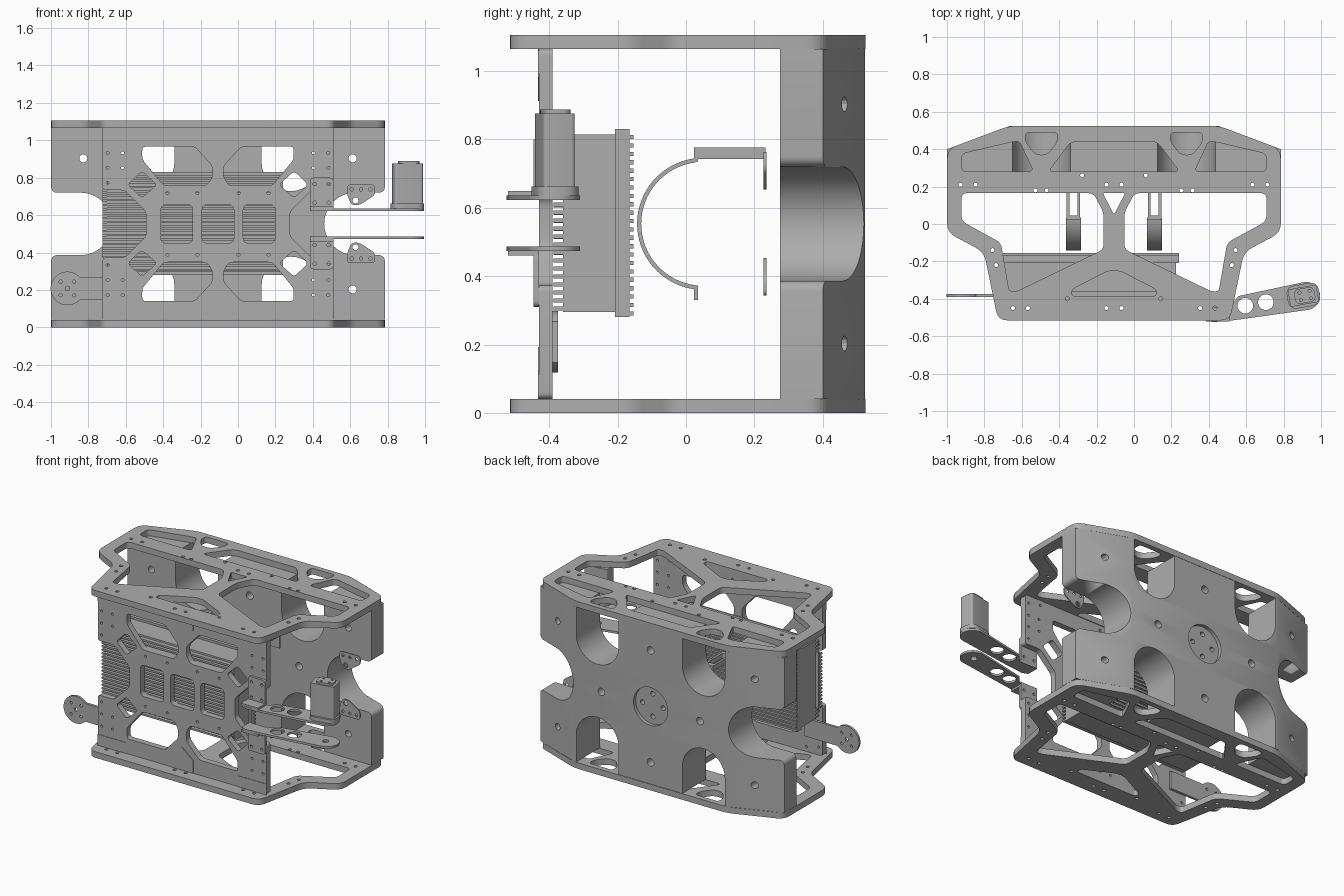
import bpy, bmesh, math
from mathutils import Vector, Matrix

if "Cube" in bpy.data.objects:
    bpy.data.objects.remove(bpy.data.objects["Cube"], do_unlink=True)

grey = bpy.data.materials.new("plain_grey")
grey.use_nodes = True
grey.diffuse_color = (0.42, 0.42, 0.42, 1)
grey.node_tree.nodes["Principled BSDF"].inputs["Base Color"].default_value = (0.42, 0.42, 0.42, 1)

CX, CZ = -0.107, 0.553   # middle of the frame


def arc(x, y, r, a, b, n=16):
    steps = [math.radians(a + (b - a) * i / n) for i in range(n + 1)]
    return [(x + r * math.cos(t), y + r * math.sin(t)) for t in steps]


def ring(x, y, r=0.011, n=12):
    return arc(x, y, r, 0, 360, n)[:-1]


def rounded(pts, r=0.03, n=5):
    out = []
    for i, p in enumerate(pts):
        p, a, b = Vector(p), Vector(pts[i - 1]), Vector(pts[(i + 1) % len(pts)])
        d = min(r, (a - p).length * 0.45, (b - p).length * 0.45)
        s, e = p + (a - p).normalized() * d, p + (b - p).normalized() * d
        for k in range(n + 1):
            t = k / n
            out.append(tuple(s * (1 - t) ** 2 + p * 2 * t * (1 - t) + e * t * t))
    return out


def rect(x0, y0, x1, y1):
    return [(x0, y0), (x1, y0), (x1, y1), (x0, y1)]


def flip_x(pts):
    return [(-x, y) for x, y in reversed(pts)]


def flip_y(pts):
    return [(x, -y) for x, y in reversed(pts)]


def both(loops):
    return loops + [flip_x(p) for p in loops]


def four(loops):
    return both(loops + [flip_y(p) for p in loops])


def shift(loops, dx, dy):
    return [[(x + dx, y + dy) for x, y in p] for p in loops]


def finish(me):
    bm = bmesh.new()
    bm.from_mesh(me)
    bmesh.ops.remove_doubles(bm, verts=bm.verts, dist=1e-5)
    bmesh.ops.recalc_face_normals(bm, faces=bm.faces)
    for f in bm.faces:
        f.smooth = True
    for e in bm.edges:
        e.smooth = len(e.link_faces) == 2 and e.calc_face_angle(0) < 0.5
    bm.to_mesh(me)
    bm.free()


def plate(name, loops, plane, lo, hi):
    """Flat part: first loop is the outline, the others are holes."""
    cu = bpy.data.curves.new(name, "CURVE")
    cu.dimensions, cu.fill_mode, cu.extrude = "2D", "BOTH", (hi - lo) / 2
    for pts in loops:
        s = cu.splines.new("POLY")
        s.points.add(len(pts) - 1)
        for q, p in zip(s.points, pts):
            q.co = (p[0], p[1], 0, 1)
        s.use_cyclic_u = True
    tmp = bpy.data.objects.new(name + "_curve", cu)
    bpy.context.scene.collection.objects.link(tmp)
    bpy.context.view_layer.update()
    me = bpy.data.meshes.new_from_object(tmp.evaluated_get(bpy.context.evaluated_depsgraph_get()))
    bpy.data.objects.remove(tmp, do_unlink=True)
    mid = (lo + hi) / 2
    for v in me.vertices:
        a, b, d = v.co.x, v.co.y, v.co.z + mid
        v.co = {"xy": (a, b, d), "xz": (a, d, b), "yz": (d, a, b)}[plane]
    finish(me)
    me.materials.clear()
    me.materials.append(grey)
    ob = bpy.data.objects.new(name, me)
    bpy.context.scene.collection.objects.link(ob)
    return ob


# Top and bottom frame plates
half = [(0.56, 0.525), (0.892, 0.4), (0.892, -0.045), (0.695, -0.15), (0.62, -0.515)]
outline = rounded(half + flip_x(half), 0.05)
windows = both([rounded(p) for p in (
    [(0.815, 0.165), (0.11, 0.165), (0.055, 0.06), (0.055, -0.135), (0.52, -0.36),
     (0.56, -0.36), (0.605, -0.1), (0.815, 0.015)],
    [(0.815, 0.375), (0.537, 0.44), (0.505, 0.44), (0.43, 0.28), (0.815, 0.28)],
    [(0.473, 0.49), (0.473, 0.44), (0.42, 0.37), (0.356, 0.37), (0.303, 0.44), (0.303, 0.49)])])
windows += [rounded([(-0.23, 0.44), (0.23, 0.44), (0.35, 0.28), (-0.35, 0.28)]),
            rounded([(-0.06, 0.165), (0.06, 0.165), (0, 0.05)], 0.01),
            rounded([(-0.225, -0.385), (0.225, -0.385), (0.225, -0.35), (0.03, -0.25),
                     (-0.03, -0.25), (-0.225, -0.35)])]
holes = both([ring(x, y) for x, y in ((0.82, 0.21), (0.74, 0.21), (0.42, 0.18), (0.36, 0.18), (0.17, 0.26),
              (0.04, 0.21), (0.65, -0.14), (0.63, -0.22), (0.54, -0.45), (0.46, -0.45), (0.25, -0.4), (0.04, -0.45))])
for name, z in (("bottom_plate", 0), ("top_plate", 1.065)):
    plate(name, shift([outline] + windows + holes, CX, 0), "xy", z, z + 0.04)

# Rear block with scooped top, bottom and sides
q = [(0.233, 0.512)] + arc(0.388, 0.33, 0.155, 180, 360) + [(0.543, 0.512), (0.892, 0.512)]
q += arc(0.862, 0.197, 0.03, 0, -90, 5) + arc(0.735, 0, 0.167, 90, 180)[:-1]
side = q + [(0.568, 0)] + flip_y(q)
bolts = four([ring(0.72, 0.35, 0.022)]) + [ring(x, y, 0.025) for x, y in ((0, 0.37), (0, -0.37), (0.36, 0), (-0.36, 0))]
block = plate("rear_block", shift([side + flip_x(side)] + bolts + [ring(0, 0, 0.125, 32)], CX, CZ), "xz", 0.275, 0.523)
bm = bmesh.new()
bm.from_mesh(block.data)
for s in (-1, 1):
    bmesh.ops.bisect_plane(bm, geom=bm.verts[:] + bm.edges[:] + bm.faces[:],
                           plane_co=(CX + s * 0.56, 0, 0), plane_no=(1, 0, 0))
for v in bm.verts:
    if v.co.y > 0.5:
        v.co.y -= max(0, abs(v.co.x - CX) - 0.56) * 0.37
bm.to_mesh(block.data)
bm.free()
finish(block.data)
hub = [ring(0, 0, 0.125, 32)] + [ring(0.075 * x, 0.075 * y, 0.016) for x, y in ((1, 0), (-1, 0), (0, 1), (0, -1))]
plate("rear_hub_disc", shift(hub, CX, CZ), "xz", 0.275, 0.5)

# Front panel with braces, notched at both sides
p = [(0.617, 0.512), (0.617, 0.18), (0.5, 0.18), (0.385, 0.065)]
p = p + flip_y(p)
cuts = four([rounded([(0.405, 0.413), (0.125, 0.413), (0.03, 0.31), (0.03, 0.25), (0.06, 0.205),
                      (0.29, 0.205), (0.405, 0.345)], 0.02),
             rounded([(0.482, 0.21), (0.407, 0.282), (0.327, 0.21), (0.407, 0.14)], 0.02)])
cuts += [rounded(rect(x - 0.085, -0.103, x + 0.085, 0.103)) for x in (-0.22, 0, 0.22)]
tiny = four([ring(x, y, 0.008) for x, y in ((0.59, 0.46), (0.5, 0.48), (0.59, 0.38), (0.59, 0.3), (0.51, 0.38),
            (0.51, 0.3), (0.04, 0.48), (0.27, 0.165), (0.11, 0.165), (0.59, 0.22))])
plate("front_panel", shift([rounded(p + flip_x(p), 0.02)] + cuts + tiny, CX, CZ), "xz", -0.43, -0.39)

# Thin mounting tabs on the panel corners and centre
tab = [(0.41, 0.512), (0.41, 0.44), (0.617, 0.44), (0.617, 0.512)]
mid = [(-0.083, 0.512), (-0.083, 0.43), (0, 0.36), (0.083, 0.43), (0.083, 0.512)]
for i, t in enumerate(four([tab]) + [mid, flip_y(mid)]):
    plate("panel_tab_%d" % i, shift([t], CX, CZ), "xz", -0.433, -0.43)

# Finned cooler behind the panel
def comb(base, tip, z0, z1, n):
    pts, step = [], (z1 - z0) / n
    for i in range(n):
        z = z0 + i * step
        pts += [(base, z), (tip, z), (tip, z + step / 2), (base, z + step / 2)]
    return pts


fins = comb(-0.36, -0.388, 0.3, 0.815, 22) + [(-0.36, 0.815), (-0.2, 0.815), (-0.2, 0.295), (-0.36, 0.295)]
plate("cooler_body", [fins], "yz", -0.7, 0.225)
ribs = comb(-0.165, -0.154, 0.285, 0.825, 22) + [(-0.165, 0.83), (-0.208, 0.83), (-0.208, 0.28), (-0.165, 0.28)]
plate("cooler_back", [ribs], "yz", -0.7, 0.24)
plate("cooler_side_fins", [comb(-0.36, -0.388, 0.37, 0.74, 16) + [(-0.36, 0.74), (-0.35, 0.74), (-0.35, 0.37)]],
      "yz", -0.725, -0.7)

# Two half-round clamps with slotted bars
strap = [(0.035, 0.776), (0.024, 0.776), (0.024, 0.745)] + arc(0.05, CZ, 0.193, 98, 262, 32)
strap += [(0.024, 0.33), (0.035, 0.33), (0.035, 0.372)] + arc(0.05, CZ, 0.181, 262, 98, 32) + [(0.035, 0.735)]
for i, x in enumerate((CX - 0.217, CX + 0.217)):
    plate("clamp_strap_%d" % i, [strap], "yz", x - 0.04, x + 0.04)
    plate("clamp_bar_%d" % i, [rect(x - 0.036, 0.03, x + 0.036, 0.233),
                               rounded(rect(x - 0.022, 0.045, x + 0.022, 0.2), 0.01)], "xy", 0.742, 0.776)
    plate("clamp_lip_%d" % i, [rect(x - 0.036, 0.66, x + 0.036, 0.742)], "xz", 0.227, 0.233)

# Small pointed brackets by the left scoop
lug = rounded([(0.69, 0.21), (0.84, 0.21), (0.84, 0.155), (0.755, 0.1), (0.715, 0.1), (0.69, 0.155)], 0.02)
lug_loops = [lug, ring(0.735, 0.125, 0.016)] + [ring(x, 0.185, 0.009) for x in (0.715, 0.765, 0.815)]
plate("upper_lug", shift(lug_loops, CX, CZ), "xz", 0.227, 0.235)
plate("lower_lug", shift([flip_y(l) for l in lug_loops], CX, CZ), "xz", 0.227, 0.235)

# Left side arms with lightening holes
arm = [(0.385, -0.43), (0.385, -0.51), (0.42, -0.525), (0.53, -0.515)] + arc(0.92, -0.385, 0.075, -78, 102)
arm += [(0.56, -0.385), (0.52, -0.43)]
arm_loops = [arm, ring(0.595, -0.437, 0.042, 24), ring(0.705, -0.418, 0.042, 24)]
plate("upper_arm", arm_loops, "xy", 0.622, 0.636)
plate("lower_arm", arm_loops + [ring(0.91, -0.385, 0.02)], "xy", 0.473, 0.487)
for name, z0, z1 in (("upper", 0.636, 0.8), ("lower", 0.31, 0.473)):
    flange = [rounded(rect(0.385, z0, 0.51, z1), 0.02)]
    flange += [ring(x, z0 + d, 0.009) for x in (0.41, 0.485) for d in (0.03, 0.13)]
    plate(name + "_arm_flange", flange, "xz", -0.446, -0.43)
    zs = 0.636 if name == "upper" else 0.46
    plate(name + "_arm_foot", [rect(0.385, -0.52, 0.51, -0.43)], "xy", zs, zs + 0.013)

# Motor on the upper arm, turned with the arm
turn = Matrix.Translation((0.908, -0.383, 0)) @ Matrix.Rotation(math.radians(10), 4, "Z")
motor = [("motor_base", [rounded(rect(-0.09, -0.062, 0.085, 0.062), 0.05)], 0.636, 0.662),
         ("motor_body", [rounded(rect(-0.08, -0.047, 0.075, 0.047), 0.012)], 0.662, 0.875),
         ("motor_cap", [rounded(rect(-0.05, -0.04, 0.06, 0.04), 0.03)]
          + [ring(x, y, 0.008) for x in (-0.02, 0.035) for y in (-0.02, 0.02)], 0.875, 0.888)]
for name, loops, lo, hi in motor:
    plate(name, loops, "xy", lo, hi).data.transform(turn)

# Right side paddle
paddle = [(-0.6, 0.148), (-0.6, 0.268)] + arc(-0.912, 0.208, 0.09, 42, 318, 32)
dots = [ring(-0.912, 0.208, 0.012)] + [ring(-0.912 + 0.036 * x, 0.208 + 0.036 * y, 0.009)
                                       for x in (-1, 1) for y in (-1, 1)]
plate("right_paddle", [paddle] + dots, "xz", -0.39, -0.374)
